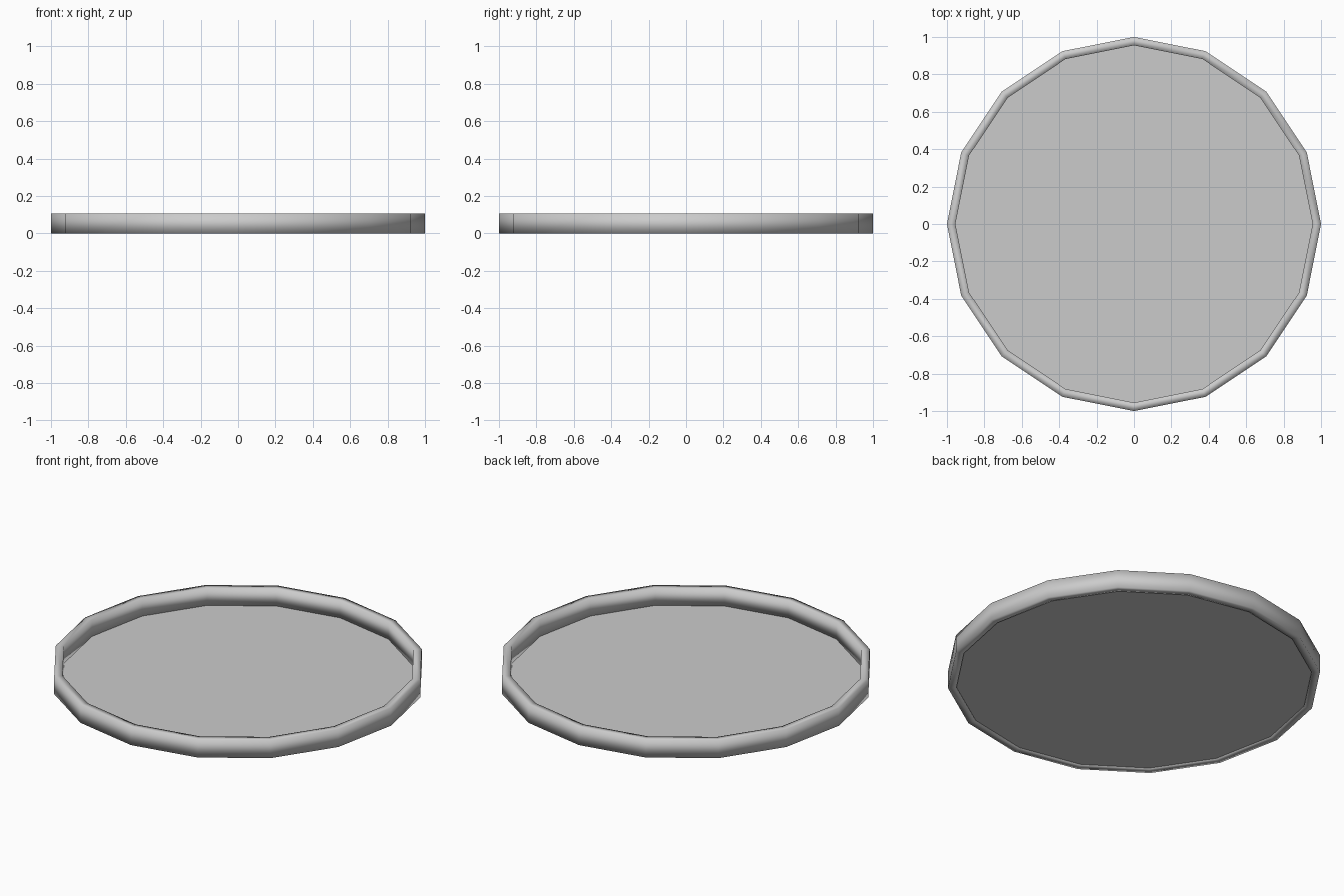
import bpy, bmesh, math

if "Cube" in bpy.data.objects:
    bpy.data.objects.remove(bpy.data.objects["Cube"])

SIDES = 16
HEIGHT = 0.105
OUTER, INNER = 1.0, 0.955
FLOOR_Z = 0.005


def ring_points(bm, radius, z):
    return [bm.verts.new((radius * math.cos(2 * math.pi * i / SIDES),
                          radius * math.sin(2 * math.pi * i / SIDES), z))
            for i in range(SIDES)]


def finish(bm, name, smooth):
    bmesh.ops.recalc_face_normals(bm, faces=bm.faces)
    for f in bm.faces:
        f.smooth = smooth
    mesh = bpy.data.meshes.new(name)
    bm.to_mesh(mesh)
    bm.free()
    obj = bpy.data.objects.new(name, mesh)
    bpy.context.collection.objects.link(obj)
    return obj


# Rim: rectangular section swept round 16 sides, softly shaded
bm = bmesh.new()
section = [(OUTER, 0), (OUTER, HEIGHT), (INNER, HEIGHT), (INNER, 0)]
loops = [ring_points(bm, r, z) for r, z in section]
for a, b in zip(loops, loops[1:] + loops[:1]):
    for i in range(SIDES):
        j = (i + 1) % SIDES
        bm.faces.new((a[i], a[j], b[j], b[i]))
finish(bm, "tray_rim", True)

# Floor: thin flat panel just above the bottom of the rim
bm = bmesh.new()
bm.faces.new(ring_points(bm, INNER, FLOOR_Z))
finish(bm, "tray_floor", False)
